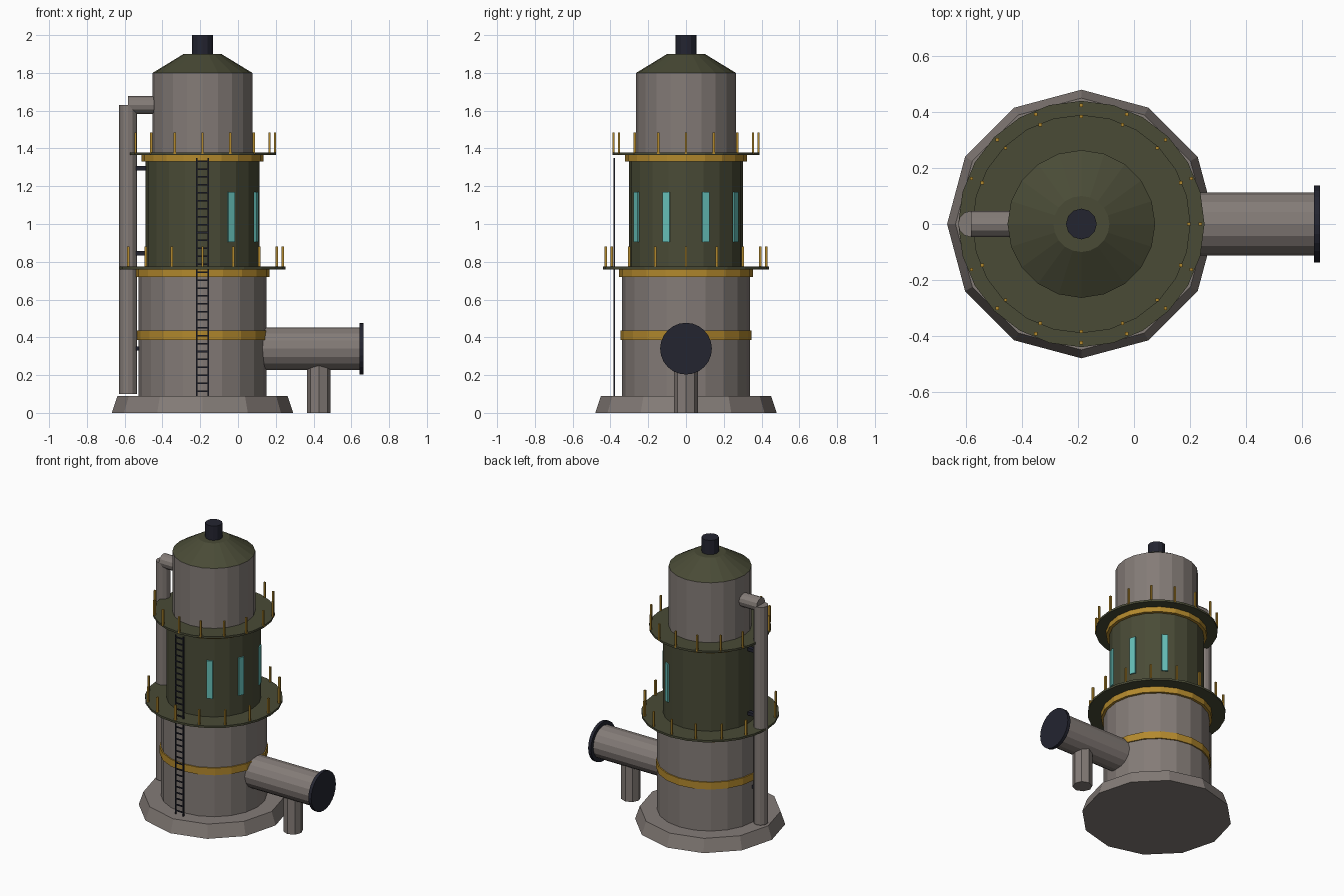
import bpy, math
from mathutils import Vector

if "Cube" in bpy.data.objects:
    bpy.data.objects.remove(bpy.data.objects["Cube"])

CX = -0.188  # tower axis


def material(name, rgb):
    m = bpy.data.materials.new(name)
    m.diffuse_color = (*rgb, 1)
    m.use_nodes = True
    m.node_tree.nodes["Principled BSDF"].inputs["Base Color"].default_value = m.diffuse_color
    return m


GREY = material("warm_grey", (0.23, 0.20, 0.185))
OLIVE = material("olive_green", (0.067, 0.070, 0.037))
GOLD = material("safety_yellow", (0.45, 0.25, 0.026))
DARK = material("dark_metal", (0.017, 0.018, 0.03))
TEAL = material("teal_glass", (0.13, 0.52, 0.48))


def finish(name, mat):
    o = bpy.context.object
    o.name = name
    o.data.materials.append(mat)
    return o


def tube(name, a, b, r1, mat, sides=20, r2=None):
    """Cylinder or cone from point a to point b."""
    a, b = Vector(a), Vector(b)
    d = b - a
    rot = (0, math.pi / 2, 0) if abs(d.x) > abs(d.z) else (0, 0, 0)
    bpy.ops.mesh.primitive_cone_add(vertices=sides, radius1=r1, radius2=r1 if r2 is None else r2,
                                    depth=d.length, location=(a + b) / 2, rotation=rot)
    return finish(name, mat)


def ring(name, z0, z1, r, mat, sides=20, r2=None):
    """Section centred on the tower axis."""
    return tube(name, (CX, 0, z0), (CX, 0, z1), r, mat, sides, r2)


def box(name, loc, size, mat, turn=0):
    bpy.ops.mesh.primitive_cube_add(size=1, location=loc, rotation=(0, 0, turn))
    o = finish(name, mat)
    o.scale = size
    return o


# Tower body, bottom to top
ring("base", 0, 0.09, 0.48, GREY, 12, 0.45)
ring("lower_drum", 0.09, 0.73, 0.338, GREY)
ring("middle_drum", 0.76, 1.34, 0.302, OLIVE)
ring("upper_drum", 1.37, 1.80, 0.264, GREY)
ring("roof", 1.80, 1.90, 0.264, OLIVE, 20, 0.10)
ring("chimney", 1.89, 2.0, 0.055, DARK, 12)

# Yellow bands
ring("lower_band", 0.385, 0.435, 0.346, GOLD)
ring("platform_band", 0.72, 0.76, 0.355, GOLD)
ring("upper_band", 1.33, 1.367, 0.322, GOLD)

# Walkways with railing posts, leaving a gap for the pipe
for level, z, r, post_r in (("lower", 0.76, 0.44, 0.425), ("upper", 1.365, 0.39, 0.384)):
    ring(level + "_walkway", z, z + 0.014, r, OLIVE, 24)
    for k in range(16):
        if k == 8:
            continue
        t = k * math.tau / 16
        box(level + "_railing_post", (CX + post_r * math.cos(t), post_r * math.sin(t), z + 0.063),
            (0.012, 0.012, 0.115), GOLD)

# Windows on the duct side
for deg in (-60, -20, 20, 60):
    t = math.radians(deg)
    box("window", (CX + 0.301 * math.cos(t), 0.301 * math.sin(t), 1.038),
        (0.016, 0.04, 0.265), TEAL, t)

# Duct with end flange and support leg
tube("duct", (0.08, 0, 0.34), (0.645, 0, 0.34), 0.112, GREY, 16)
tube("duct_flange", (0.643, 0, 0.34), (0.665, 0, 0.34), 0.137, DARK, 24)
tube("duct_leg", (0.428, 0, 0), (0.428, 0, 0.25), 0.063, GREY, 8)

# Side pipe, elbow and wall brackets
tube("side_pipe", (-0.582, 0, 0.10), (-0.582, 0, 1.63), 0.047, GREY, 12)
tube("pipe_elbow", (-0.582, 0, 1.63), (-0.42, 0, 1.63), 0.047, GREY, 12)
for z in (0.34, 0.845, 1.295):
    box("pipe_bracket", (-0.52, 0, z), (0.09, 0.03, 0.022), DARK)

# Ladder
for s in (-1, 1):
    box("ladder_rail", (CX + s * 0.03, -0.38, 0.72), (0.009, 0.009, 1.26), DARK)
for k in range(30):
    box("ladder_rung", (CX, -0.38, 0.115 + k * 0.042), (0.06, 0.007, 0.008), DARK)
